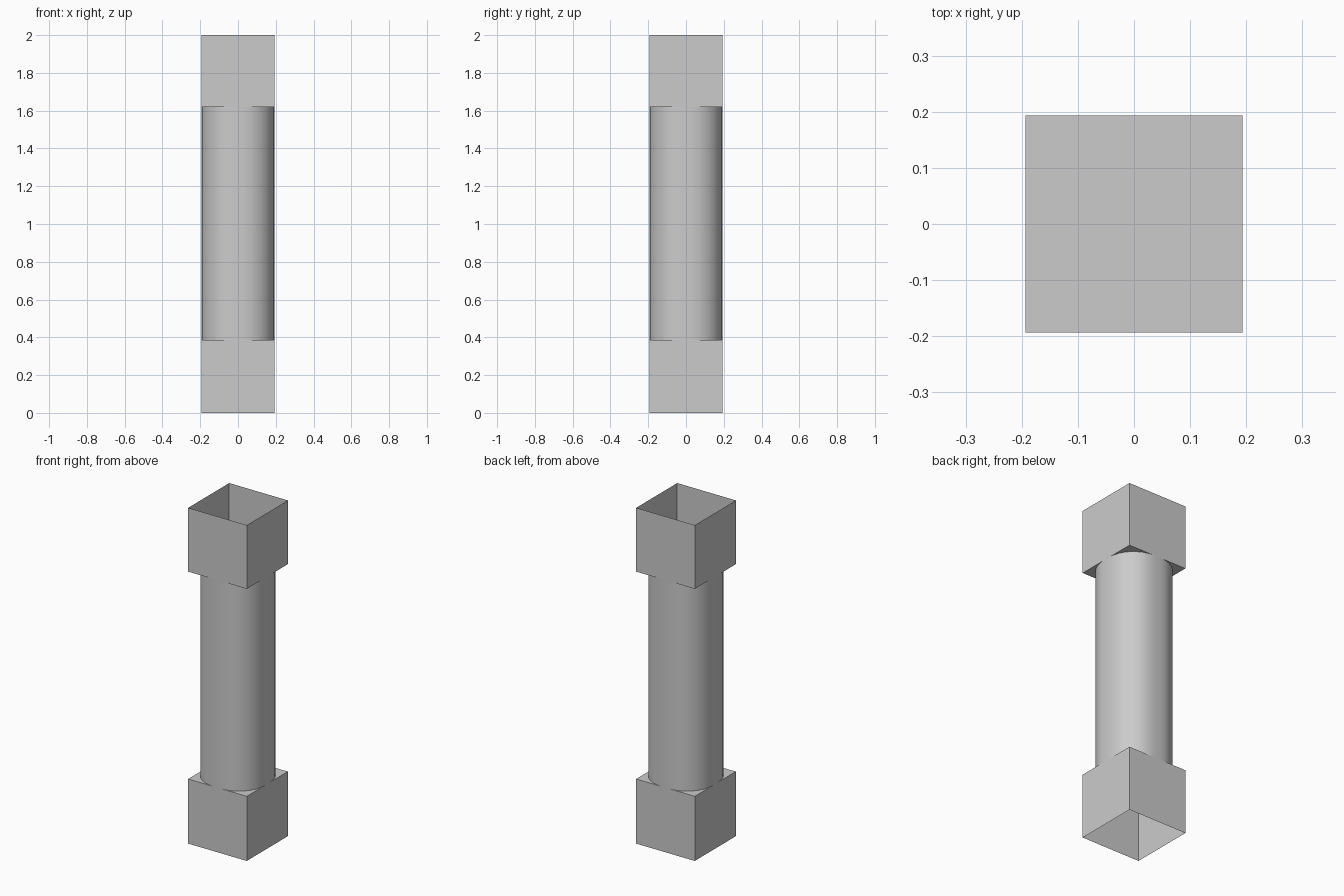
import bpy, bmesh, math

if "Cube" in bpy.data.objects:
    bpy.data.objects.remove(bpy.data.objects["Cube"])

HALF = 0.193      # half width of the square post
FLAT = 0.027      # half width of the flat left between the rounded corners
Z = (0.0, 0.385, 1.62, 2.0)
SEG = 8           # steps per rounded corner


def loft(name, outline, z0, z1, floor_at=None):
    """Open tube from an outline, optionally closed at one end."""
    bm = bmesh.new()
    low = [bm.verts.new((x, y, z0)) for x, y in outline]
    high = [bm.verts.new((x, y, z1)) for x, y in outline]
    n = len(outline)
    for i in range(n):
        j = (i + 1) % n
        bm.faces.new((low[i], low[j], high[j], high[i]))
    if floor_at == "low":
        bm.faces.new(low[::-1])
    elif floor_at == "high":
        bm.faces.new(high)
    mesh = bpy.data.meshes.new(name)
    bm.to_mesh(mesh)
    bm.free()
    obj = bpy.data.objects.new(name, mesh)
    bpy.context.collection.objects.link(obj)
    return obj


square = [(-HALF, -HALF), (HALF, -HALF), (HALF, HALF), (-HALF, HALF)]

# Rounded-corner outline whose flats stay flush with the square ends
rounded = []
r = HALF - FLAT
for k, (sx, sy) in enumerate([(1, 1), (-1, 1), (-1, -1), (1, -1)]):
    for i in range(SEG + 1):
        a = math.pi / 2 * (k + i / SEG)
        rounded.append((sx * FLAT + r * math.cos(a), sy * FLAT + r * math.sin(a)))

# Square end blocks, open on their outer ends
loft("bottom_block", square, Z[0], Z[1], "high")
loft("top_block", square, Z[2], Z[3], "low")

# Rounded shaft between the blocks
shaft = loft("shaft", rounded, Z[1], Z[2])
bpy.context.view_layer.objects.active = shaft
shaft.select_set(True)
bpy.ops.object.shade_smooth_by_angle(angle=math.radians(30))
